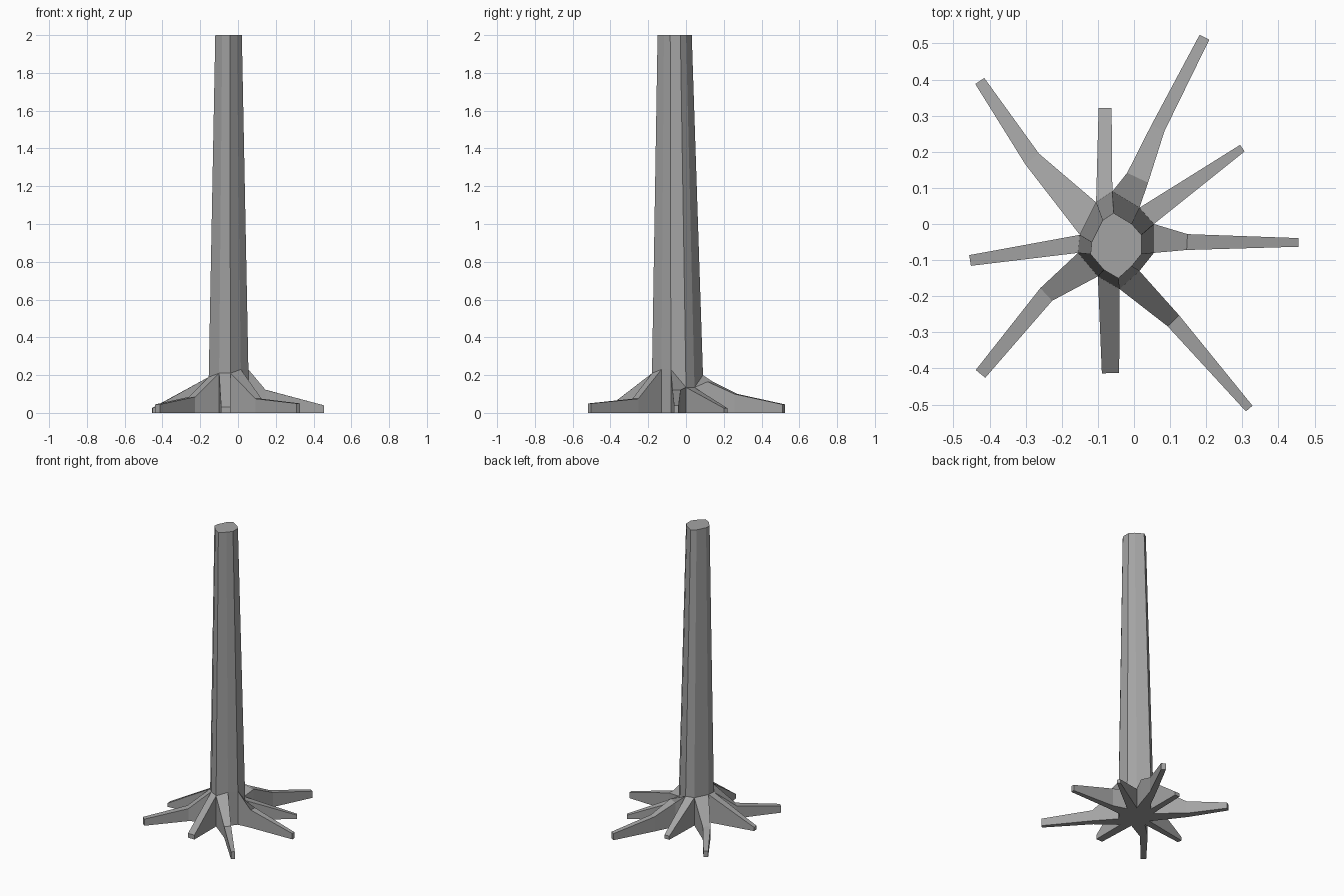
import bpy
import bmesh
from mathutils import Vector

default_cube = bpy.data.objects.get("Cube")
if default_cube:
    bpy.data.objects.remove(default_cube, do_unlink=True)

bark = bpy.data.materials.new("grey_bark")
bark.use_nodes = True
bark.diffuse_color = (0.37, 0.37, 0.37, 1)
bark.node_tree.nodes["Principled BSDF"].inputs["Base Color"].default_value = bark.diffuse_color

# Trunk collar, counter-clockwise from the east: each corner meets the roots
collar_corners = [Vector(p) for p in (
    (0.055, -0.08, 0.23), (0.055, 0, 0.135), (0.015, 0.045, 0.135),
    (-0.06, 0.09, 0.2), (-0.105, 0.06, 0.19), (-0.15, -0.03, 0.19),
    (-0.155, -0.08, 0.19), (-0.1, -0.145, 0.21), (-0.04, -0.18, 0.21),
    (0.015, -0.13, 0.23))]

# One root per collar side: (centre x, centre y, top height, half width)
root_paths = {
    "east": (0, [(0.147, -0.05, 0.122, 0.022), (0.455, -0.051, 0.04, 0.012)]),
    "north_east": (1, [(0.3, 0.21, 0.025, 0.011)]),
    "north_north_east": (2, [(0.01, 0.128, 0.165, 0.032), (0.066, 0.265, 0.1, 0.02),
                             (0.195, 0.517, 0.045, 0.015)]),
    "north": (3, [(-0.08, 0.321, 0.025, 0.018)]),
    "north_west": (4, [(-0.282, 0.18, 0.085, 0.024), (-0.427, 0.396, 0.04, 0.015)]),
    "west": (5, [(-0.454, -0.101, 0.025, 0.015)]),
    "south_west": (6, [(-0.243, -0.195, 0.085, 0.024), (-0.425, -0.415, 0.045, 0.017)]),
    "south": (7, [(-0.065, -0.413, 0.03, 0.024)]),
    "south_east": (8, [(0.109, -0.268, 0.075, 0.022), (0.319, -0.511, 0.05, 0.012)]),
}

bm = bmesh.new()


def drop(p):
    return Vector((p.x, p.y, 0))


def new_ring(points):
    return [bm.verts.new(p) for p in points]


# Tapered trunk with a flat cut top
base_centre, top_centre = Vector((-0.05, -0.045, 0)), Vector((-0.05, -0.06, 2))
collar = new_ring(collar_corners)
ground = new_ring(drop(p) for p in collar_corners)
crown = new_ring(top_centre + (drop(p) - base_centre) * 0.67 for p in collar_corners)
count = len(collar)
rooted = {side for side, path in root_paths.values()}
for i in range(count):
    j = (i + 1) % count
    bm.faces.new((collar[i], collar[j], crown[j], crown[i]))
    if i not in rooted:
        bm.faces.new((ground[i], ground[j], collar[j], collar[i]))
bm.faces.new(crown)
bm.faces.new(ground[::-1])

# Roots grow from the collar sides and run out along the ground
for side, path in root_paths.values():
    j = (side + 1) % count
    section = [ground[side], ground[j], collar[j], collar[side]]
    middle = (drop(collar_corners[side]) + drop(collar_corners[j])) / 2
    centres = [middle] + [Vector((x, y, 0)) for x, y, z, w in path]
    for k, (x, y, height, half) in enumerate(path, 1):
        direction = (centres[k] - centres[k - 1]).normalized()
        if k < len(path):
            direction += (centres[k + 1] - centres[k]).normalized()
        across = Vector((-direction.y, direction.x, 0)).normalized() * half
        right, left = centres[k] - across, centres[k] + across
        up = Vector((0, 0, height))
        end = new_ring((right, left, left + up, right + up))
        for a in range(4):
            b = (a + 1) % 4
            bm.faces.new((section[a], section[b], end[b], end[a]))
        section = end
    bm.faces.new(section)

bmesh.ops.recalc_face_normals(bm, faces=bm.faces)
mesh = bpy.data.meshes.new("trunk_with_roots")
bm.to_mesh(mesh)
bm.free()
mesh.materials.append(bark)
tree = bpy.data.objects.new("trunk_with_roots", mesh)
bpy.context.collection.objects.link(tree)
